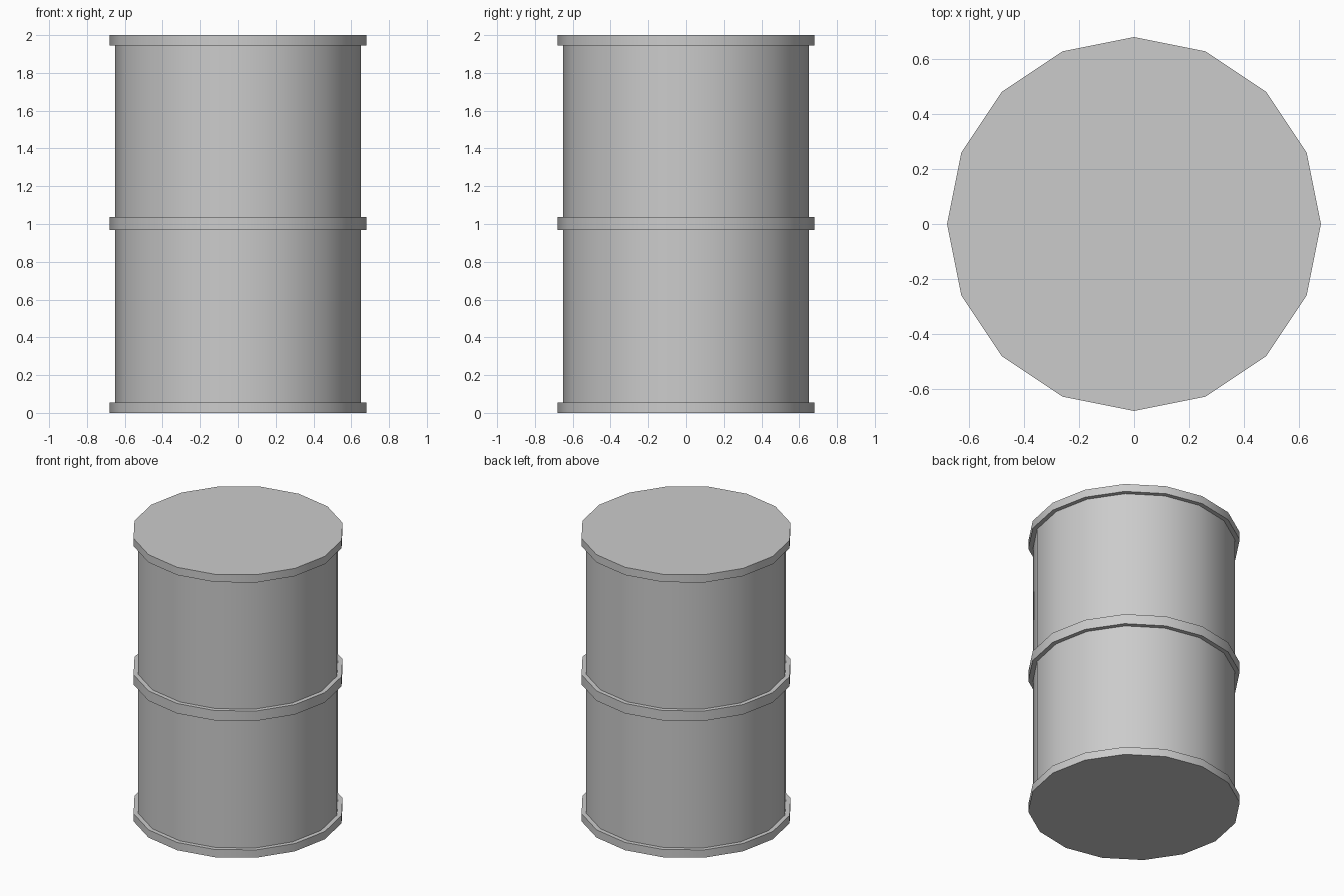
import bpy
import math

cube = bpy.data.objects.get("Cube")
if cube:
    bpy.data.objects.remove(cube, do_unlink=True)

SIDES = 16
HEIGHT = 2.0

# Plain grey metal
grey = bpy.data.materials.new("grey_metal")
grey.use_nodes = True
colour = (0.6, 0.6, 0.6, 1.0)
grey.diffuse_color = colour
grey.node_tree.nodes["Principled BSDF"].inputs["Base Color"].default_value = colour


def drum_section(name, radius, bottom, top):
    """Sixteen-sided closed cylinder, smooth around its side."""
    bpy.ops.mesh.primitive_cylinder_add(
        vertices=SIDES, radius=radius, depth=top - bottom,
        location=(0, 0, (bottom + top) / 2))
    section = bpy.context.object
    section.name = name
    section.data.materials.append(grey)
    bpy.ops.object.shade_smooth_by_angle(angle=math.radians(30))
    return section


# Barrel wall, tucked inside the end rims
drum_section("barrel_body", 0.65, 0.02, HEIGHT - 0.02)

# Raised hoops; the end ones also close the barrel
drum_section("bottom_rim", 0.68, 0.0, 0.055)
drum_section("middle_hoop", 0.68, 0.967, 1.037)
drum_section("top_rim", 0.68, HEIGHT - 0.055, HEIGHT)
